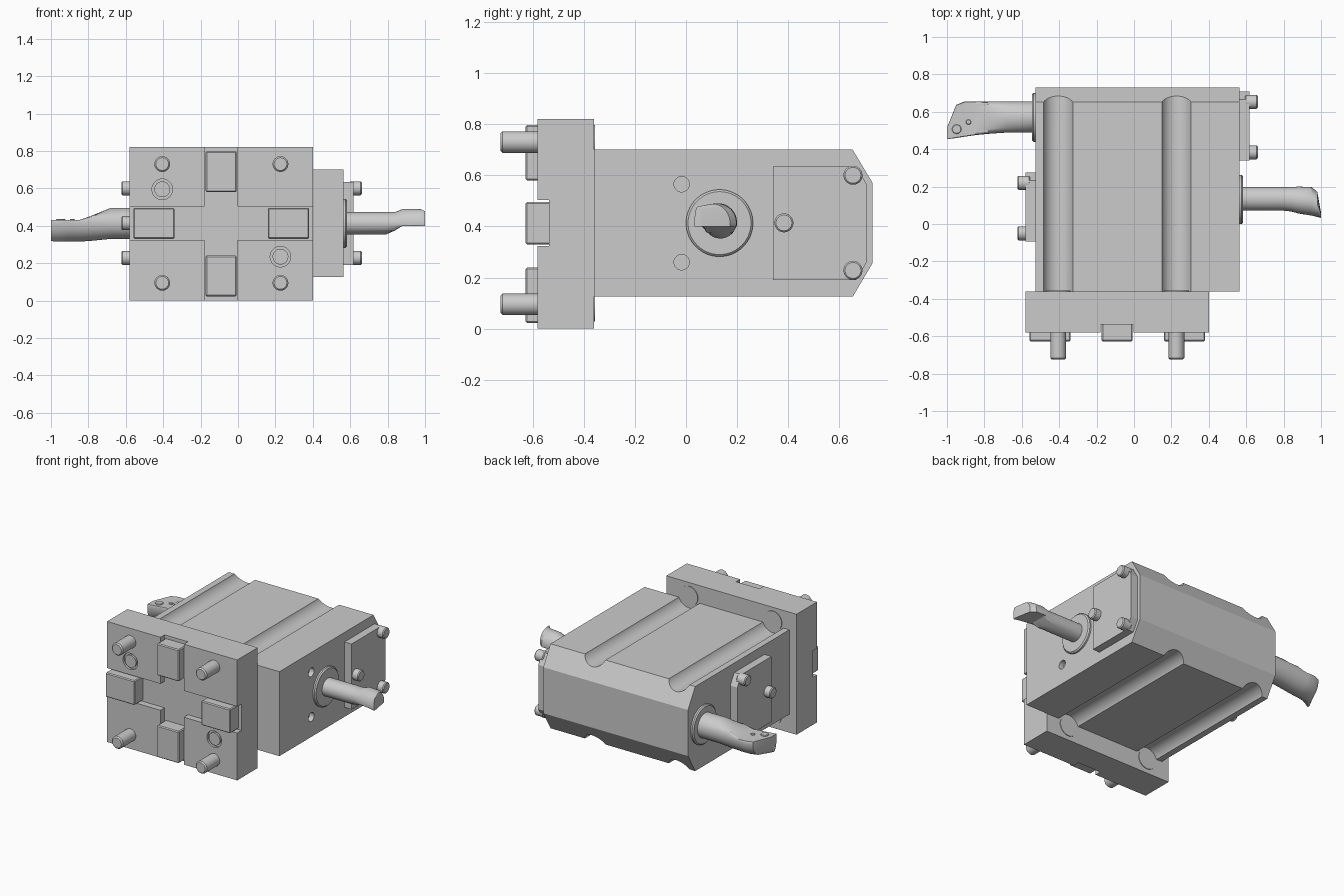
import bpy, bmesh, math
from mathutils import Vector, Matrix

if "Cube" in bpy.data.objects:
    bpy.data.objects.remove(bpy.data.objects["Cube"])


def finish(name, bm, bevel=0.0):
    bmesh.ops.recalc_face_normals(bm, faces=bm.faces)
    me = bpy.data.meshes.new(name)
    bm.to_mesh(me)
    bm.free()
    ob = bpy.data.objects.new(name, me)
    bpy.context.collection.objects.link(ob)
    if bevel:
        mod = ob.modifiers.new("edge_bevel", 'BEVEL')
        mod.width, mod.segments, mod.limit_method = bevel, 1, 'ANGLE'
        apply_mod(ob, mod)
    return ob


def activate(ob):
    bpy.ops.object.select_all(action='DESELECT')
    ob.select_set(True)
    bpy.context.view_layer.objects.active = ob


def apply_mod(ob, mod):
    activate(ob)
    bpy.ops.object.modifier_apply(modifier=mod.name)


def smooth(ob):
    activate(ob)
    bpy.ops.object.shade_smooth_by_angle(angle=math.radians(25))
    return ob


def box(name, x, y, z, bevel=0.0):
    bm = bmesh.new()
    bmesh.ops.create_cube(bm, size=1)
    for v in bm.verts:
        v.co = [lo + (c + 0.5) * (hi - lo) for c, (lo, hi) in zip(v.co, (x, y, z))]
    return finish(name, bm, bevel)


def rod(name, start, end, r, bevel=0.0, sides=48):
    a, b = Vector(start), Vector(end)
    turn = (b - a).to_track_quat('Z', 'Y').to_matrix().to_4x4()
    bm = bmesh.new()
    bmesh.ops.create_cone(bm, cap_ends=True, segments=sides, radius1=r, radius2=r,
                          depth=(b - a).length,
                          matrix=Matrix.Translation((a + b) / 2) @ turn)
    return smooth(finish(name, bm, bevel))


def prism(name, yz, x0, x1):
    bm = bmesh.new()
    face = bm.faces.new([bm.verts.new((x0, y, z)) for y, z in yz])
    new = bmesh.ops.extrude_face_region(bm, geom=[face])["geom"]
    bmesh.ops.translate(bm, vec=(x1 - x0, 0, 0),
                        verts=[v for v in new if isinstance(v, bmesh.types.BMVert)])
    return finish(name, bm)


def cut(ob, cutter):
    mod = ob.modifiers.new("cut", 'BOOLEAN')
    mod.operation, mod.solver, mod.object = 'DIFFERENCE', 'EXACT', cutter
    apply_mod(ob, mod)
    bpy.data.objects.remove(cutter)


def tool(name, stations, cz=0.413, n=48):
    # loft of ellipses, each flattened between a lower and an upper z
    bm = bmesh.new()
    rings = []
    for x, y0, y1, rz, lo, hi in stations:
        ring = []
        for i in range(n):
            a = 2 * math.pi * i / n
            y = (y0 + y1) / 2 + (y1 - y0) / 2 * math.cos(a)
            ring.append(bm.verts.new((x, y, min(hi, max(lo, cz + rz * math.sin(a))))))
        rings.append(ring)
    for r, s in zip(rings, rings[1:]):
        for i in range(n):
            j = (i + 1) % n
            bm.faces.new((r[i], r[j], s[j], s[i]))
    bm.faces.new(rings[0])
    bm.faces.new(rings[-1])
    return smooth(finish(name, bm))


BOLT_X, BOLT_Z = (-0.405, 0.227), (0.095, 0.73)
CX, CZ = -0.09, 0.413

# main housing with chamfered back, bolt grooves and side holes
body = prism("housing", [(-0.36, 0.125), (0.652, 0.125), (0.73, 0.257), (0.73, 0.57),
                         (0.652, 0.70), (-0.36, 0.70)], -0.526, 0.564)
for x in BOLT_X:
    for z in BOLT_Z:
        cut(body, rod("groove_cutter", (x, -0.5, z), (x, 0.9, z), 0.0835))
for z in (0.26, 0.565):
    cut(body, rod("hole_cutter", (0.53, -0.017, z), (0.7, -0.017, z), 0.03))
smooth(body)

# mounting plate with a cross slot and two port recesses
plate = box("mounting_plate", (-0.58, 0.40), (-0.58, -0.36), (0, 0.82))
cut(plate, box("slot_cutter", (CX - 0.088, CX + 0.088), (-0.7, -0.536), (-0.1, 0.9)))
cut(plate, box("slot_cutter", (-0.7, 0.6), (-0.7, -0.536), (CZ - 0.09, CZ + 0.09)))
for x, z in ((-0.405, 0.595), (0.227, 0.235)):
    cut(plate, rod("port_cutter", (x, -0.7, z), (x, -0.565, z), 0.055))
    rod("port_plug", (x, -0.579, z), (x, -0.56, z), 0.042)
smooth(plate)

# four locating keys in the slot
for s in (-1, 1):
    xs = sorted((CX + s * 0.25, CX + s * 0.47))
    box("side_key", xs, (-0.627, -0.53), (CZ - 0.083, CZ + 0.083), 0.006)
    zs = sorted((CZ - 0.003 + s * 0.17, CZ - 0.003 + s * 0.387))
    box("upright_key", (CX - 0.083, CX + 0.083), (-0.627, -0.53), zs, 0.006)

# mounting bolts: shank at the front, head in each groove
for x in BOLT_X:
    for z in BOLT_Z:
        rod("mounting_bolt", (x, -0.725, z), (x, -0.5, z), 0.042, 0.008)
        rod("bolt_head", (x, -0.40, z), (x, -0.356, z), 0.066)

# side cover plates, each with three screws
for label, x, side, dy in (("right", 0.564, 1, 0.0), ("left", -0.526, -1, -0.433)):
    outline = [(0.34, 0.19), (0.665, 0.19), (0.708, 0.262), (0.708, 0.563),
               (0.665, 0.635), (0.34, 0.635)]
    prism(label + "_cover", [(y + dy, z) for y, z in outline], x, x + side * 0.053)
    for y, z in ((0.653, 0.60), (0.653, 0.228), (0.383, 0.414)):
        rod(label + "_cover_screw", (x + side * 0.03, y + dy, z),
            (x + side * 0.098, y + dy, z), 0.037, 0.006)

# collars around the tool shanks
rod("right_collar", (0.55, 0.131, CZ), (0.583, 0.131, CZ), 0.131, 0.008, 64)
rod("left_collar", (-0.51, 0.57, CZ), (-0.545, 0.57, CZ), 0.131, 0.008, 64)

# cutting tools: x, y min, y max, z radius, lower flat, upper flat
tool("left_boring_bar", [
    (-0.53, 0.489, 0.655, 0.083, 0.3, 0.5), (-0.68, 0.489, 0.655, 0.083, 0.3, 0.5),
    (-0.78, 0.482, 0.655, 0.093, 0.3, 0.455), (-0.85, 0.475, 0.655, 0.098, 0.3, 0.43),
    (-0.905, 0.467, 0.655, 0.098, 0.3, 0.43), (-0.95, 0.46, 0.638, 0.098, 0.3, 0.43),
    (-1.0, 0.453, 0.515, 0.095, 0.3, 0.43)])
tool("right_boring_bar", [
    (0.57, 0.072, 0.197, 0.06, 0.3, 0.5), (0.79, 0.072, 0.197, 0.06, 0.3, 0.5),
    (0.84, 0.067, 0.197, 0.06, 0.375, 0.5), (0.88, 0.056, 0.2, 0.077, 0.40, 0.5),
    (0.95, 0.045, 0.197, 0.077, 0.40, 0.5), (0.98, 0.038, 0.172, 0.075, 0.40, 0.5),
    (1.0, 0.033, 0.06, 0.065, 0.40, 0.48)])

# insert clamp screw and coolant outlets on the left tool
for x, y, r in ((-0.948, 0.507, 0.025), (-0.885, 0.545, 0.014), (-0.82, 0.515, 0.014)):
    rod("insert_screw", (x, y, 0.41), (x, y, 0.436), r, 0.003, 24)
